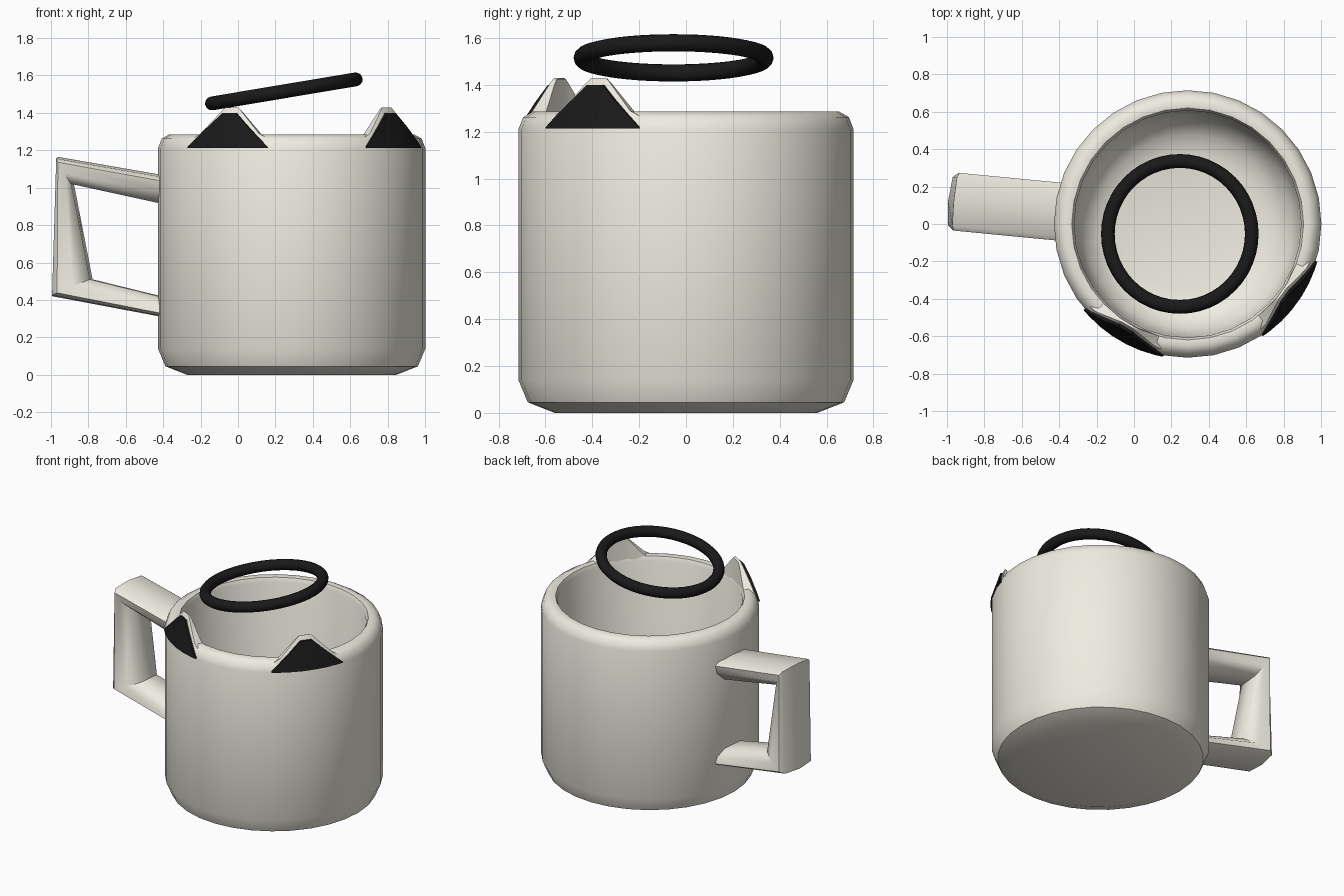
import bpy, bmesh
from math import sin, cos, radians, pi
from mathutils import Matrix

if "Cube" in bpy.data.objects:
    bpy.data.objects.remove(bpy.data.objects["Cube"])

CX = 0.287          # mug axis


def material(name, col):
    m = bpy.data.materials.new(name)
    m.diffuse_color = (*col, 1)
    m.use_nodes = True
    m.node_tree.nodes["Principled BSDF"].inputs["Base Color"].default_value = m.diffuse_color
    return m


CREAM = material("cream", (0.86, 0.84, 0.75))
BLACK = material("black", (0.01, 0.01, 0.01))


def loft(name, rings, mat, closed=False, smooth=45):
    """Skin equal-length closed rings of points; cap the ends unless closed."""
    bm = bmesh.new()
    vs = [[bm.verts.new(p) for p in r] for r in rings]
    n, k = len(vs), len(vs[0])
    for i in range(n if closed else n - 1):
        a, b = vs[i], vs[(i + 1) % n]
        for j in range(k):
            bm.faces.new((a[j], a[(j + 1) % k], b[(j + 1) % k], b[j]))
    if not closed:
        bm.faces.new(vs[0])
        bm.faces.new(vs[-1])
    bmesh.ops.recalc_face_normals(bm, faces=bm.faces)
    me = bpy.data.meshes.new(name)
    bm.to_mesh(me)
    bm.free()
    me.materials.append(mat)
    ob = bpy.data.objects.new(name, me)
    bpy.context.collection.objects.link(ob)
    bpy.context.view_layer.objects.active = ob
    ob.select_set(True)
    bpy.ops.object.shade_smooth_by_angle(angle=radians(smooth))
    ob.select_set(False)
    return ob


def polar(r, deg, z):
    return (CX + r * cos(radians(deg)), r * sin(radians(deg)), z)


# Mug body: outer wall, rounded rim, inner wall and floor
profile = [(0.56, 0), (0.675, 0.045), (0.715, 0.14), (0.715, 1.21), (0.695, 1.262),
           (0.655, 1.285), (0.62, 1.28), (0.607, 1.25), (0.60, 0.34),
           (0.56, 0.22), (0.48, 0.14), (0.37, 0.11)]
SEG = 32
loft("mug_body", [[polar(r, 360 * i / SEG, z) for i in range(SEG)] for r, z in profile], CREAM)

# Ears: raised bumps of the rim, each with a black patch on its sloping outside
ear_outline = [(-20, 1.262), (-15.5, 1.29), (-5.5, 1.41), (-3.5, 1.43),
               (3.5, 1.43), (5.5, 1.41), (15.5, 1.29), (20, 1.262)]
patch_outline = [(-20, 1.22), (-16.5, 1.26), (-10, 1.33), (-3.5, 1.40),
                 (3.5, 1.40), (10, 1.33), (16.5, 1.26), (20, 1.22)]


def slope(z):
    return 0.722 - (z - 1.215) * 0.33


for side, mid in (("left", 239.5), ("right", 323.8)):
    loft(side + "_ear", [[polar(0.705, mid + a, 1.2),
                          polar(slope(z) - 0.008, mid + a, z - 0.02),
                          polar(slope(z) - 0.02, mid + a, z),
                          polar(0.618, mid + a, z - 0.006),
                          polar(0.61, mid + a, 1.2)] for a, z in ear_outline], CREAM)
    loft(side + "_ear_patch", [[polar(0.722, mid + a, 1.213),
                                polar(slope(z), mid + a, z),
                                polar(slope(z) - 0.02, mid + a, z),
                                polar(0.70, mid + a, 1.213)] for a, z in patch_outline],
         BLACK, smooth=20)

# Handle: angular loop, (outer x, outer z, inner x, inner z) per corner
corners = [(-0.36, 1.06, -0.36, 0.905), (-0.97, 1.165, -0.89, 1.02),
           (-1.0, 0.42, -0.79, 0.51), (-0.36, 0.30, -0.36, 0.405)]
# cross-section: (sideways offset, fraction from outer ridge to inner face)
section = [(0, 0), (0.13, 0.06), (0.155, 0.2), (0.14, 0.6), (0.08, 1),
           (-0.08, 1), (-0.14, 0.6), (-0.155, 0.2), (-0.13, 0.06)]
handle = loft("handle", [[(ox + (ix - ox) * f - CX, y, oz + (iz - oz) * f) for y, f in section]
                         for ox, oz, ix, iz in corners], CREAM)
handle.data.transform(Matrix.Translation((CX, 0, 0)) @ Matrix.Rotation(radians(-5.5), 4, 'Z'))

# Floating ring above the mug, tilted up to the right
ring = []
for i in range(48):
    a = 2 * pi * i / 48
    ring.append([((0.39 + 0.037 * cos(b)) * cos(a), (0.39 + 0.037 * cos(b)) * sin(a), 0.037 * sin(b))
                 for b in (2 * pi * j / 12 for j in range(12))])
halo = loft("floating_ring", ring, BLACK, closed=True)
halo.data.transform(Matrix.Translation((0.245, -0.053, 1.515)) @ Matrix.Rotation(radians(-9.5), 4, 'Y'))
